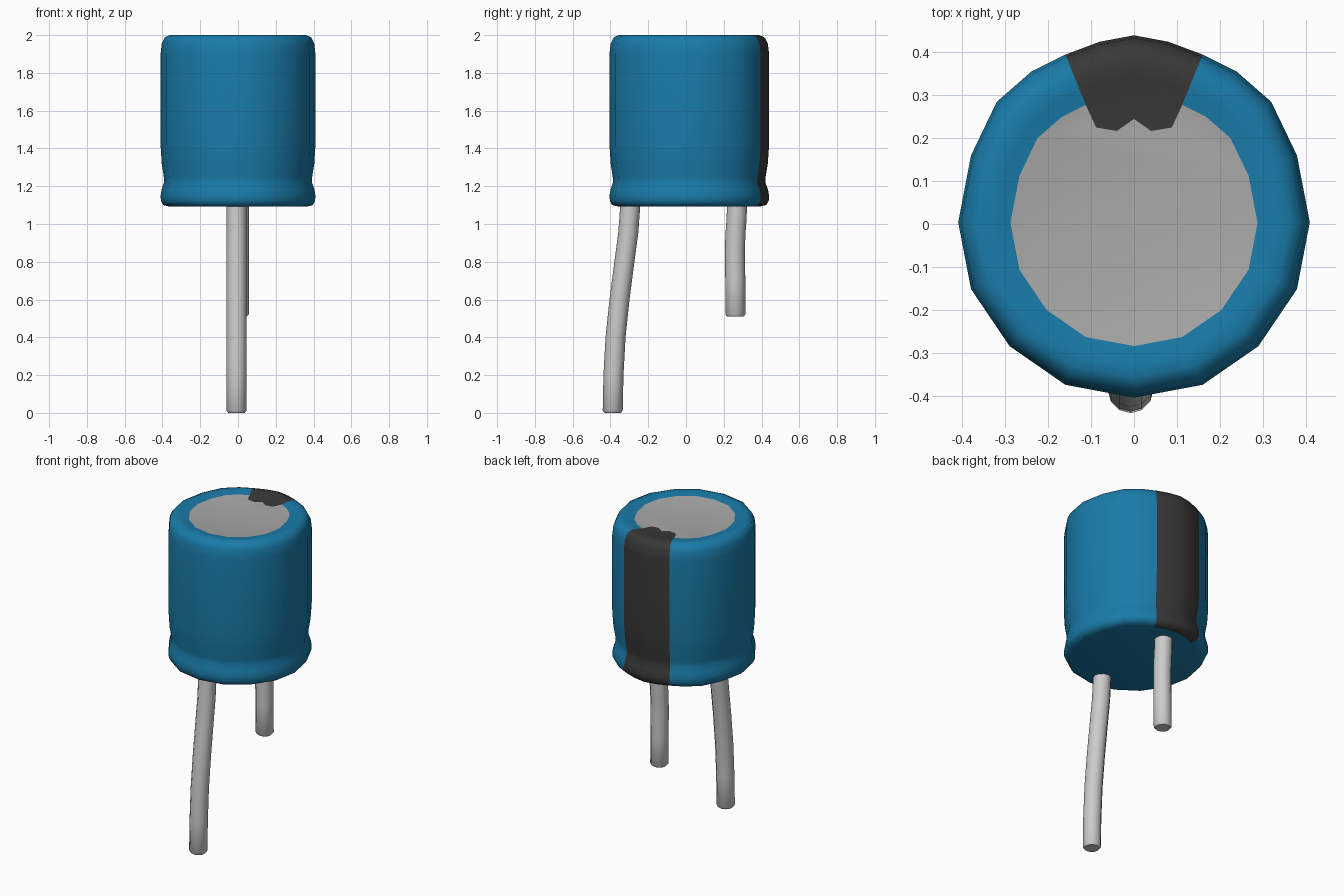
import bpy, math

if "Cube" in bpy.data.objects:
    bpy.data.objects.remove(bpy.data.objects["Cube"])


def material(name, rgb):
    m = bpy.data.materials.new(name)
    m.diffuse_color = (*rgb, 1)
    m.use_nodes = True
    m.node_tree.nodes["Principled BSDF"].inputs["Base Color"].default_value = m.diffuse_color
    return m


def make_object(name, verts, faces, angle):
    me = bpy.data.meshes.new(name)
    me.from_pydata(verts, [], faces)
    me.update()
    ob = bpy.data.objects.new(name, me)
    bpy.context.collection.objects.link(ob)
    bpy.ops.object.select_all(action='DESELECT')
    ob.select_set(True)
    bpy.context.view_layer.objects.active = ob
    bpy.ops.object.shade_smooth_by_angle(angle=math.radians(angle))
    return ob


def bridge(a, b, n):
    """Quads between two rings of n vertices starting at index a and b."""
    return [(a + i, a + (i + 1) % n, b + (i + 1) % n, b + i) for i in range(n)]


blue = material("blue_sleeve", (0.01, 0.2, 0.4))
dark = material("dark_stripe", (0.04, 0.04, 0.04))
grey = material("bare_metal", (0.4, 0.4, 0.4))

# Can outline seen from above, right half from front to back, then mirrored
half = [(0, -.405), (.16, -.375), (.29, -.285), (.38, -.152), (.41, .004), (.38, .16),
        (.32, .285), (.24, .355), (.16, .395), (.08, .425), (0, .44)]
outline = half + [(-x, y) for x, y in reversed(half[1:-1])]
n = len(outline)
STRIPE = range(8, 12)

# Can profile: outline scale and height, from the underside up
profile = [(.88, 1.092), (.965, 1.1), (.995, 1.122), (1, 1.15), (.985, 1.185), (.955, 1.22),
           (.958, 1.25), (.985, 1.32), (1, 1.42), (1, 1.9), (.985, 1.955), (.945, 1.988),
           (.88, 2.0), (.79, 1.998), (.703, 1.99)]
verts = [(x * s, y * s, z) for s, z in profile for x, y in outline]
faces, mats = [tuple(reversed(range(n)))], [0]
for k in range(len(profile) - 1):
    faces += bridge(k * n, (k + 1) * n, n)
    mats += [1 if i in STRIPE else 0 for i in range(n)]

# Metal lid with the ragged end of the stripe on it
top = (len(profile) - 1) * n
end = len(verts)
verts += [(x, y, 1.99) for x, y in
          [(.088, .225), (.04, .217), (0, .245), (-.04, .217), (-.088, .225)]]
edge = list(range(end, end + 5))
faces.append([top + i for i in range(8, 13)] + edge[::-1])
faces.append([top + i for i in range(9)] + edge + [top + i for i in range(12, n)])
mats += [1, 2]

can = make_object("can", verts, faces, 50)
for m in (blue, dark, grey):
    can.data.materials.append(m)
can.data.polygons.foreach_set("material_index", mats)


# Bent wire leads
def lead(name, x, path, r=.053, sides=12):
    zb = path[0][1]
    rings = [(path[0][0], zb, r * .82), (path[0][0], zb + .012, r)]
    rings += [(y, z, r) for y, z in path[1:]]
    v = [(x + q * math.cos(2 * math.pi * i / sides), y + q * math.sin(2 * math.pi * i / sides), z)
         for y, z, q in rings for i in range(sides)]
    f = [tuple(reversed(range(sides))), tuple(range(len(v) - sides, len(v)))]
    for k in range(len(rings) - 1):
        f += bridge(k * sides, (k + 1) * sides, sides)
    make_object(name, v, f, 40)


lead("long_lead", -.008, [(-.388, 0), (-.384, .2), (-.373, .4), (-.352, .6),
                          (-.326, .8), (-.306, .95), (-.294, 1.11)])
lead("short_lead", .004, [(.262, .51), (.261, .7), (.259, .87), (.262, .95),
                          (.268, 1.03), (.27, 1.11)])
